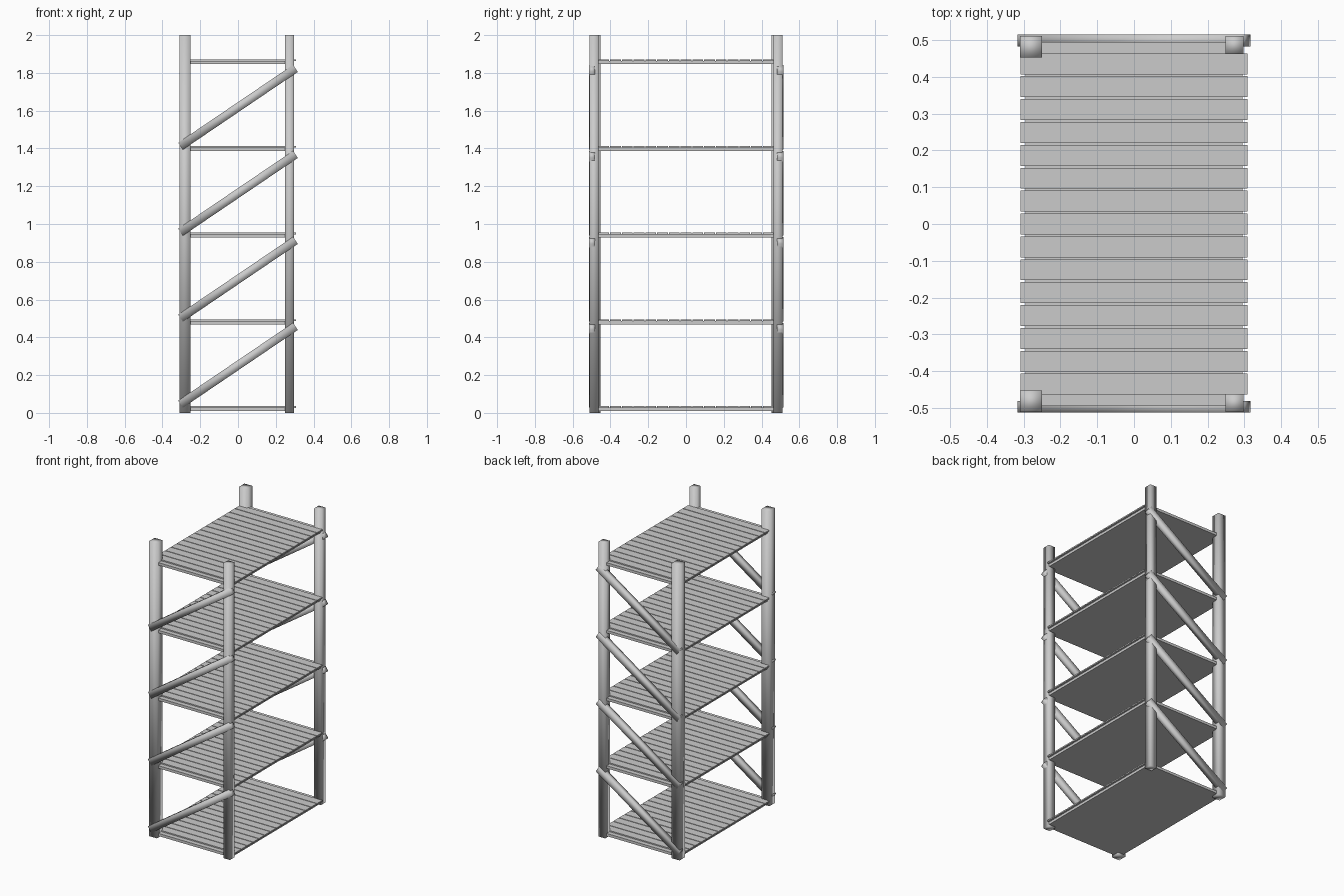
import bpy, bmesh, math
from mathutils import Matrix, Vector

if "Cube" in bpy.data.objects:
    bpy.data.objects.remove(bpy.data.objects["Cube"])


def make_boxes(name, boxes):
    """One object from a list of (centre, size, tilt about y)."""
    bm = bmesh.new()
    for centre, size, tilt in boxes:
        m = (Matrix.Translation(Vector(centre)) @ Matrix.Rotation(tilt, 4, 'Y')
             @ Matrix.Diagonal((*size, 1)))
        bmesh.ops.create_cube(bm, size=1, matrix=m)
    mesh = bpy.data.meshes.new(name)
    bm.to_mesh(mesh)
    bm.free()
    obj = bpy.data.objects.new(name, mesh)
    bpy.context.collection.objects.link(obj)
    return obj


def smooth(obj):
    for p in obj.data.polygons:
        p.use_smooth = True


LEVEL = 0.459      # distance between shelves
SLATS, PITCH = 15, 0.0622

# Corner posts: the left pair is slightly thicker
for side, x, w in (("left", -0.28, 0.059), ("right", 0.273, 0.049)):
    for end, s in (("front", -1), ("back", 1)):
        y = s * (0.511 - w / 2)
        smooth(make_boxes(f"{end}_{side}_post", [((x, y, 1.0), (w, w, 2.0), 0)]))

# Shelves: base plate with separate slats on top
for i in range(5):
    z = 0.01 + i * LEVEL
    make_boxes(f"shelf_plate_{i + 1}", [((0, 0, z + 0.009), (0.59, 0.99, 0.018), 0)])
    make_boxes(f"shelf_slats_{i + 1}", [
        ((0, (k - (SLATS - 1) / 2) * PITCH, z + 0.0215), (0.616, 0.057, 0.009), 0)
        for k in range(SLATS)])

# Diagonal braces, rising to the right on both ends
x0, z0, x1, z1 = -0.304, 0.046, 0.304, 0.458
length = math.hypot(x1 - x0, z1 - z0)
tilt = -math.atan2(z1 - z0, x1 - x0)
for end, y in (("front", -0.497), ("back", 0.499)):
    for i in range(4):
        centre = (0, y, (z0 + z1) / 2 + i * LEVEL * 0.992)
        smooth(make_boxes(f"{end}_brace_{i + 1}", [(centre, (length, 0.032, 0.045), tilt)]))
